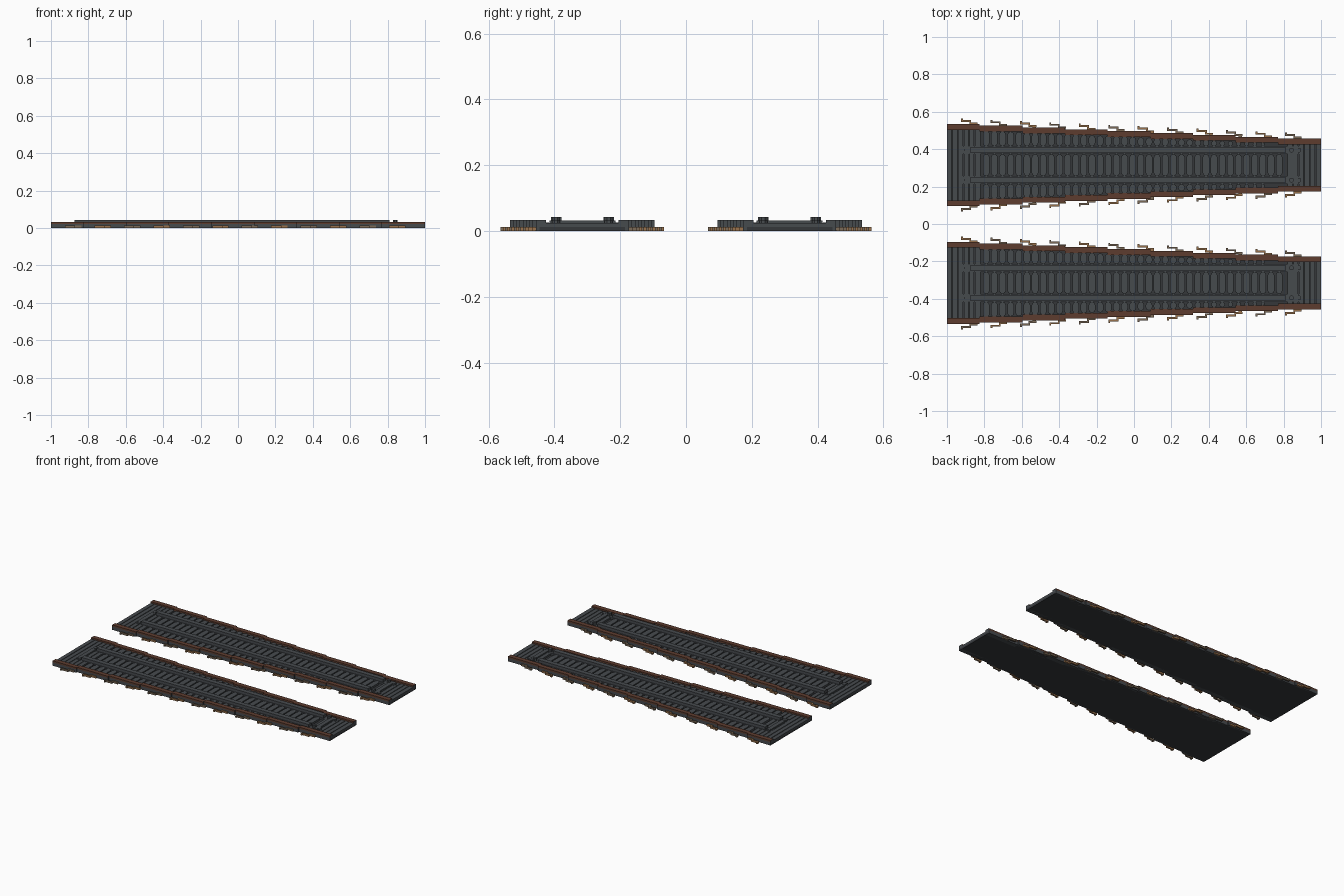
import bpy, bmesh, math

if "Cube" in bpy.data.objects:
    bpy.data.objects.remove(bpy.data.objects["Cube"])

def mat(name, rgb):
    m = bpy.data.materials.new(name)
    m.diffuse_color = (*rgb, 1)
    m.use_nodes = True
    m.node_tree.nodes["Principled BSDF"].inputs["Base Color"].default_value = m.diffuse_color
    return m

SLATE = mat("slate grey", (0.062, 0.069, 0.076))
DARK = mat("dark grey", (0.035, 0.038, 0.042))
RUST = mat("rust brown", (0.11, 0.046, 0.028))
TAN = mat("tan", (0.32, 0.17, 0.075))
DRAB = mat("drab tan", (0.2, 0.145, 0.095))
CENTRE = 0.315          # distance of each panel from the middle
RAIL = 0.08             # rail offset from the panel centreline

def half(x):
    """Half width of the tapering panel at x."""
    return 0.221 - 0.0432 * (x + 1)

def prism(bm, pts, z0, z1, mi=0):
    """Extrude an outline from z0 to z1."""
    area = sum(a[0] * b[1] - b[0] * a[1] for a, b in zip(pts, pts[1:] + pts[:1]))
    if area < 0:
        pts = pts[::-1]
    lo = [bm.verts.new((x, y, z0)) for x, y in pts]
    hi = [bm.verts.new((x, y, z1)) for x, y in pts]
    n = len(pts)
    faces = [bm.faces.new(lo[::-1]), bm.faces.new(hi)]
    for i in range(n):
        j = (i + 1) % n
        faces.append(bm.faces.new((lo[i], lo[j], hi[j], hi[i])))
    for f in faces:
        f.material_index = mi
    return faces

def box(bm, x0, x1, y0, y1, z0, z1, mi=0):
    return prism(bm, [(x0, y0), (x1, y0), (x1, y1), (x0, y1)], z0, z1, mi)

def slat(bm, x, w, y0, y1, z0, z1):
    """Crosswise slat with rounded ends."""
    r = w / 2
    arc = [math.pi * i / 4 for i in range(5)]
    pts = [(x + r * math.cos(a), y1 - r + r * math.sin(a)) for a in arc]
    pts += [(x - r * math.cos(a), y0 + r - r * math.sin(a)) for a in arc]
    prism(bm, pts, z0, z1)

def finish(bm, name, side, mats):
    bm.normal_update()
    me = bpy.data.meshes.new(name)
    bm.to_mesh(me)
    bm.free()
    for m in mats:
        me.materials.append(m)
    ob = bpy.data.objects.new(name, me)
    ob.location.y = side * CENTRE
    bpy.context.collection.objects.link(ob)

STEPS = [-1, -0.825, -0.597, -0.369, -0.141, 0.087, 0.315, 0.543, 0.771, 1]

for side, label in ((1, "back"), (-1, "front")):
    # Tapered floor
    bm = bmesh.new()
    prism(bm, [(-1, -0.212), (1, -0.13), (1, 0.13), (-1, 0.212)], 0, 0.012)
    finish(bm, label + "_floor", side, [DARK])

    # Slats: three rows of rounded ones, full-width bars at both ends
    bm = bmesh.new()
    pitch = 0.0435
    x = -0.79
    while x < 0.8:
        edge = half(x) - 0.027
        slat(bm, x, 0.036, -RAIL + 0.021, RAIL - 0.021, 0.01, 0.025)
        for s in (-1, 1):
            a, b = sorted((s * (RAIL + 0.021), s * edge))
            if b - a > 0.02:
                slat(bm, x, min(0.036, b - a), a, b, 0.01, 0.025)
        x += pitch
    for start, count in ((-1, 6), (0.822, 6)):
        for i in range(count):
            x0 = start + i * 0.03
            h = half(x0) - 0.02
            box(bm, x0, x0 + (0.0255 if i < count - 1 else 0.028), -h, h, 0.004, 0.0235)
    finish(bm, label + "_slats", side, [SLATE])

    # Raised rails on beds, cross ties and bolts
    bm = bmesh.new()
    for s in (-1, 1):
        y = s * RAIL
        box(bm, -0.915, 0.9, y - 0.021, y + 0.021, 0.01, 0.024)
        box(bm, -0.873, 0.81, y - 0.016, y + 0.016, 0.02, 0.043)
        for bx in (-0.896, 0.842, 0.882):
            ring = [(bx + 0.013 * math.cos(k * math.pi / 4 + 0.39),
                     y + 0.013 * math.sin(k * math.pi / 4 + 0.39)) for k in range(8)]
            prism(bm, ring, 0.02, 0.043 if bx == 0.842 else 0.033)
    for cx in (-0.895, 0.862):
        box(bm, cx - 0.014, cx + 0.014, -0.1, 0.1, 0.015, 0.0315)
    finish(bm, label + "_rails", side, [SLATE])

    # Stepped kerbs with rust tops and sides, grey ends
    bm = bmesh.new()
    for x0, x1 in zip(STEPS, STEPS[1:]):
        w = half((x0 + x1) / 2) + 0.002
        for s in (-1, 1):
            a, b = sorted((s * (w - 0.031), s * w))
            box(bm, x0, x1, a, b, 0.0, 0.022, 1)
            box(bm, x0, x1, a, b, 0.022, 0.033, 0)
    bm.normal_update()
    for f in bm.faces:
        if abs(f.normal.x) > 0.9:
            f.material_index = 1
    finish(bm, label + "_kerbs", side, [RUST, SLATE])

    # Cranked hooks along both long edges
    bm = bmesh.new()
    for i in range(12):
        x0 = -0.925 + i * 0.1575
        w = half(x0)
        for s in (-1, 1):
            mi = (i + (s < 0)) % 2
            outline = [(0, 0.016), (0.045, 0.016), (0.045, 0.002), (0.088, 0.002),
                       (0.088, 0.012), (0.054, 0.012), (0.054, 0.026),
                       (0.01, 0.026), (0.01, 0.034), (0, 0.034)]
            prism(bm, [(x0 + px, s * (w + py - 0.003)) for px, py in outline], 0, 0.012, mi)
            # Short peg joining the hook to the kerb
            a, b = sorted((s * (w - 0.02), s * (w + 0.004)))
            box(bm, x0 + 0.066, x0 + 0.086, a, b, 0.001, 0.011, mi)
    finish(bm, label + "_hooks", side, [TAN, DRAB])
